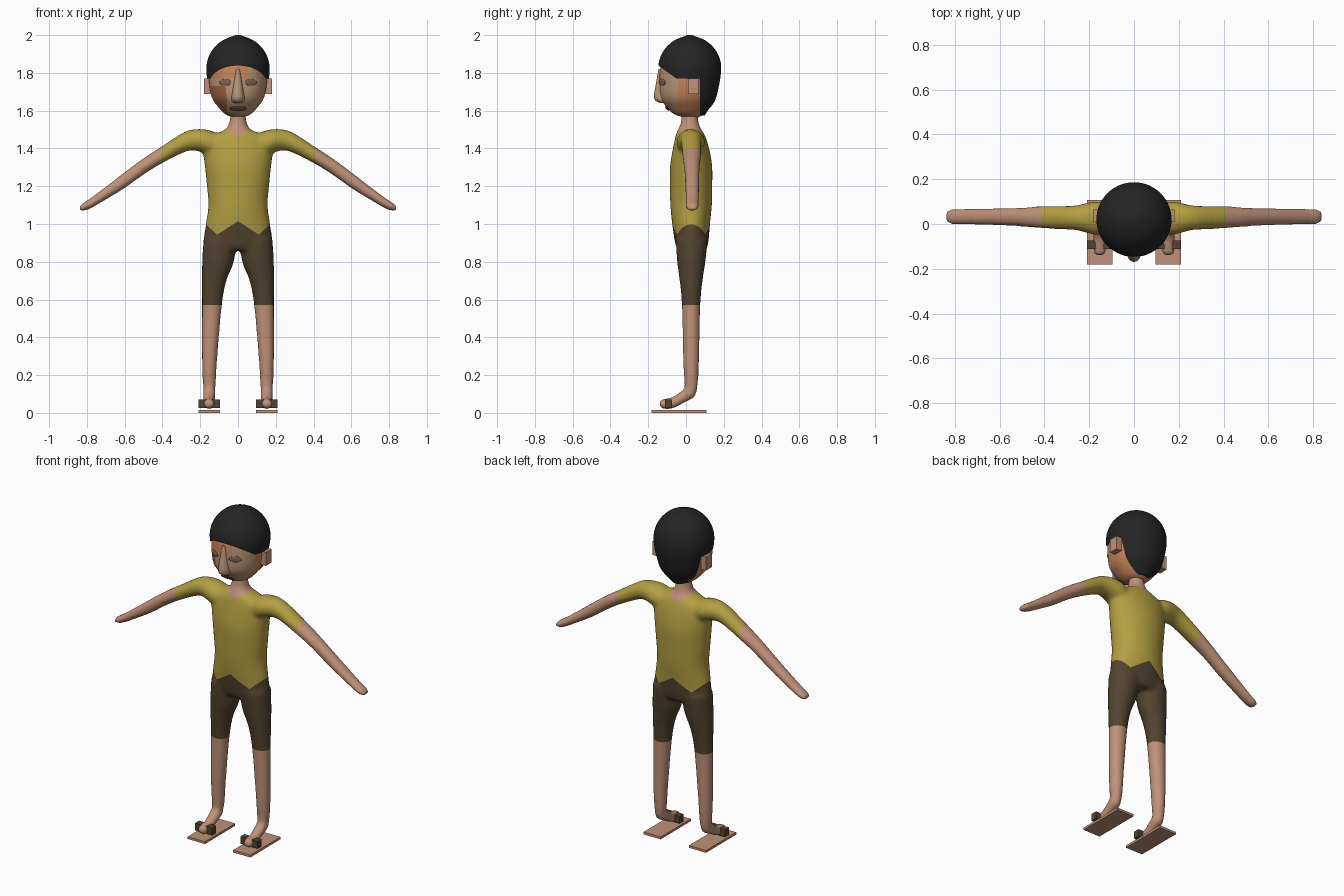
import bpy, bmesh, math
from mathutils import Vector

cube = bpy.data.objects.get("Cube")
if cube:
    bpy.data.objects.remove(cube)


def material(name, r, g, b):
    m = bpy.data.materials.new(name)
    m.use_nodes = True
    col = [((c / 255 + 0.055) / 1.055) ** 2.4 for c in (r, g, b)] + [1]
    m.diffuse_color = col
    m.node_tree.nodes["Principled BSDF"].inputs["Base Color"].default_value = col
    return m


skin = material("skin", 192, 145, 120)
shirt = material("mustard_shirt", 180, 159, 66)
shorts = material("brown_shorts", 82, 68, 48)
black = material("black_hair", 36, 36, 36)
leather = material("dark_strap", 82, 68, 50)
face_tan = material("face_tan", 188, 152, 120)
face_orange = material("face_orange", 202, 132, 88)
face_brown = material("cheek_brown", 160, 98, 66)
eye_brown = material("eye_brown", 125, 98, 82)
lip_brown = material("lip_brown", 118, 66, 44)


def smooth_rings(rings, sub=4):
    """Catmull-Rom interpolation between cross-sections."""
    out = []
    last = len(rings) - 1
    for i in range(last):
        p = [rings[min(max(i + k, 0), last)] for k in (-1, 0, 1, 2)]
        for s in range(sub):
            t = s / sub
            out.append([0.5 * (2 * b + (c - a) * t + (2 * a - 5 * b + 4 * c - d) * t * t
                               + (3 * b - a - 3 * c + d) * t ** 3)
                        for a, b, c, d in zip(*p)])
    return out + [rings[-1]]


def loft(bm, rings, axis="z", side=1, n=40):
    """Elliptical sections (position, centre a, centre b, radius a, radius b)."""
    loops = []
    for t, a, b, ra, rb in smooth_rings(rings):
        loop = []
        for k in range(n):
            w = math.tau * k / n
            u, v = a + ra * math.cos(w), b + rb * math.sin(w)
            x, y, z = {"z": (u, v, t), "x": (t, u, v), "y": (u, t, v)}[axis]
            loop.append(bm.verts.new((side * x, y, z)))
        loops.append(loop)
    for lo, hi in zip(loops, loops[1:]):
        for k in range(n):
            j = (k + 1) % n
            bm.faces.new((lo[k], lo[j], hi[j], hi[k]))
    bm.faces.new(loops[0])
    bm.faces.new(loops[-1])


def cut(bm, co, no, test):
    """Cut an edge line along a plane through the faces that pass the test."""
    faces = [f for f in bm.faces if test(f.calc_center_median())]
    geom = set(faces)
    for f in faces:
        geom.update(f.edges)
        geom.update(f.verts)
    bmesh.ops.bisect_plane(bm, geom=list(geom), plane_co=co, plane_no=no, dist=1e-5)


def finish(bm, name, mats, rule=None, angle=60):
    bmesh.ops.recalc_face_normals(bm, faces=bm.faces)
    if rule:
        for f in bm.faces:
            f.material_index = rule(f.calc_center_median())
    me = bpy.data.meshes.new(name)
    bm.to_mesh(me)
    bm.free()
    for m in mats:
        me.materials.append(m)
    ob = bpy.data.objects.new(name, me)
    bpy.context.collection.objects.link(ob)
    if angle:
        bpy.ops.object.select_all(action="DESELECT")
        ob.select_set(True)
        bpy.context.view_layer.objects.active = ob
        bpy.ops.object.shade_smooth_by_angle(angle=math.radians(angle))
    return ob


def box(name, lo, hi, mat):
    bm = bmesh.new()
    bmesh.ops.create_cube(bm, size=1)
    for v in bm.verts:
        v.co = [(a + b) / 2 + c * (b - a) for a, b, c in zip(lo, hi, v.co)]
    return finish(bm, name, [mat], angle=0)


def plate(name, loc, scale, rot, mat):
    bm = bmesh.new()
    bmesh.ops.create_uvsphere(bm, u_segments=24, v_segments=12, radius=1)
    ob = finish(bm, name, [mat])
    ob.location, ob.scale, ob.rotation_euler = loc, scale, rot


# Body volumes: torso with neck, arms, legs and feet
torso = [(.86, 0, .03, .13, .075), (.9, 0, .03, .18, .088), (1, 0, .027, .17, .1),
         (1.1, 0, .027, .157, .11), (1.2, 0, .027, .165, .112), (1.3, 0, .027, .175, .112),
         (1.38, 0, .027, .185, .1), (1.44, 0, .025, .185, .086), (1.475, 0, .022, .13, .075),
         (1.5, 0, .02, .068, .062), (1.54, 0, .02, .046, .047), (1.63, 0, .02, .036, .04)]
arm = [(.08, .025, 1.41, .06, .06), (.15, .025, 1.43, .075, .066), (.2, .027, 1.443, .07, .06),
       (.25, .028, 1.444, .057, .055), (.3, .028, 1.426, .053, .053), (.41, .03, 1.362, .05, .045),
       (.5, .031, 1.305, .043, .044), (.6, .032, 1.232, .039, .043), (.7, .033, 1.163, .037, .035),
       (.78, .033, 1.11, .035, .028), (.82, .033, 1.09, .034, .022), (.84, .033, 1.082, .022, .012)]
leg = [(.08, .153, .022, .026, .026), (.15, .152, .027, .034, .036), (.3, .15, .027, .041, .043),
       (.57, .138, .027, .053, .049), (.7, .126, .027, .065, .061), (.8, .106, .028, .084, .075),
       (.92, .095, .03, .088, .085)]
foot = [(-.142, .153, .048, .018, .014), (-.125, .153, .048, .029, .026), (-.07, .153, .054, .03, .031),
        (-.01, .153, .09, .033, .037), (.03, .153, .115, .032, .04), (.048, .153, .13, .02, .025)]
bm = bmesh.new()
loft(bm, torso)
for s in (1, -1):
    loft(bm, arm, "x", s)
    loft(bm, leg, "z", s)
    loft(bm, foot, "y", s)
body = finish(bm, "body", [], angle=0)

# Fuse the volumes into one skin
fuse = body.modifiers.new("fuse", "REMESH")
fuse.mode, fuse.voxel_size = "VOXEL", 0.011
relax = body.modifiers.new("relax", "SMOOTH")
relax.factor, relax.iterations = 0.5, 8
fused = bpy.data.meshes.new_from_object(body.evaluated_get(bpy.context.evaluated_depsgraph_get()))
bpy.data.objects.remove(body)

# Cut the clothing edges: sleeves, shorts legs, zigzag hem and collar
bm = bmesh.new()
bm.from_mesh(fused)
hem_zone = lambda c: .9 < c.z < 1.06 and abs(c.x) < .25
cut(bm, (0, 0, .57), (0, 0, 1), lambda c: c.z < .7)
for x in (0, .11, -.11):
    cut(bm, (x, 0, 1), (1, 0, 0), hem_zone)
cut(bm, (0, 0, 1.5), (1, 0, 0), lambda c: c.z > 1.4)
for s in (1, -1):
    cut(bm, (s * .41, 0, 1.4), (1, 0, 0), lambda c: s * c.x > .3)
    cut(bm, (0, 0, 1.015), (s * .65, 0, 1), lambda c: hem_zone(c) and 0 < s * c.x < .11)
    cut(bm, (s * .11, 0, .9435), (s * -.9, 0, 1), lambda c: hem_zone(c) and s * c.x > .11)
    cut(bm, (0, 0, 1.46), (s * -.6, 0, 1), lambda c: c.z > 1.4 and 0 < s * c.x < .12)


def clothing(c):
    x = abs(c.x)
    hem = 1.015 - .65 * x if x < .11 else .9435 + .9 * (x - .11)
    if x > .41 or c.z < .57 or c.z > 1.46 + .6 * x:
        return 0
    return 1 if c.z > hem or x > .2 else 2


finish(bm, "body", [skin, shirt, shorts], clothing)

# Head with patchy complexion
bm = bmesh.new()
loft(bm, [(1.565, 0, .03, .025, .035), (1.58, 0, .015, .065, .075), (1.62, 0, .01, .105, .113),
          (1.67, 0, .005, .138, .14), (1.75, 0, .012, .153, .153), (1.83, 0, .015, .152, .15),
          (1.9, 0, .02, .13, .13), (1.96, 0, .02, .08, .08), (1.985, 0, .02, .02, .02)], n=56)


def complexion(c):
    if c.y > -.04 or (c.z > 1.775 and c.x < .05) or (c.z > 1.79 and c.x > .09):
        return 1
    return 2 if c.x < -.06 and c.z < 1.73 else 0


finish(bm, "head", [face_tan, face_orange, face_brown], complexion)

# Nose ridge, eyes and mouth
bm = bmesh.new()
loft(bm, [(1.82, 0, -.12, .012, .025), (1.75, 0, -.12, .025, .038), (1.665, 0, -.115, .036, .054),
          (1.64, 0, -.105, .025, .03)], n=24)
finish(bm, "nose", [face_tan])
for s, label in ((1, "left"), (-1, "right")):
    plate(label + "_eye", (s * .068, -.126, 1.75), (.036, .005, .018), (0, 0, s * .47), eye_brown)
plate("mouth", (0, -.1, 1.611), (.045, .005, .016), (.75, 0, 0), lip_brown)

# Hair cap, trimmed to the hairline
bm = bmesh.new()
loft(bm, [(1.575, 0, .055, .04, .045), (1.6, 0, .035, .085, .08), (1.65, 0, .027, .128, .125),
          (1.72, 0, .02, .152, .152), (1.8, 0, .02, .167, .165), (1.86, 0, .02, .163, .163),
          (1.92, 0, .02, .137, .137), (1.97, 0, .02, .085, .085), (2, 0, .02, .012, .012)], n=56)
cut(bm, (0, .075, 1.7), (0, 1, 0), lambda c: c.z < 1.85)
cut(bm, (0, -.05, 1.77), (0, 0, 1), lambda c: -.06 < c.y < .075)
cut(bm, (0, -.05, 1.77), (0, .72, 1), lambda c: c.y < -.04 and c.z > 1.7)
bare = [f for f in bm.faces for c in [f.calc_center_median()]
        if c.y < .075 and c.z < 1.77 + .72 * max(0, -.05 - c.y)]
bmesh.ops.delete(bm, geom=bare, context="FACES")
finish(bm, "hair", [black])

# Ears and sandals
for s, label in ((1, "left"), (-1, "right")):
    def pair(name, lo, hi, mat):
        xs = sorted((s * lo[0], s * hi[0]))
        box(label + name, (xs[0], *lo[1:]), (xs[1], *hi[1:]), mat)

    pair("_ear", (.145, .01, 1.688), (.18, .065, 1.77), skin)
    pair("_sandal_sole", (.095, -.182, 0), (.21, .108, .014), skin)
    pair("_sandal_strap", (.095, -.112, .026), (.21, -.074, .07), leather)
